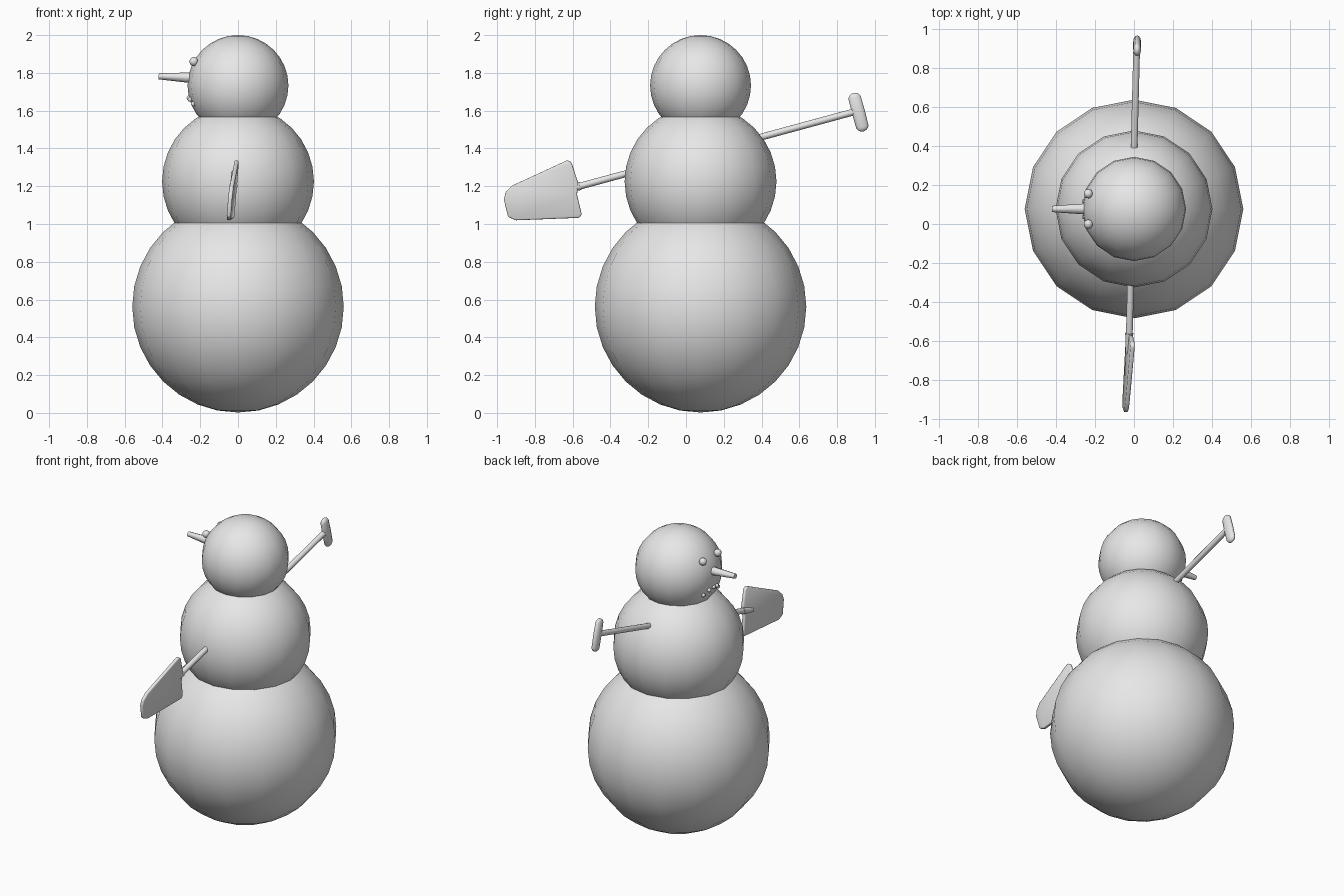
import bpy, bmesh, math
from mathutils import Vector

cube = bpy.data.objects.get("Cube")
if cube:
    bpy.data.objects.remove(cube, do_unlink=True)

# One plain grey for everything
grey = bpy.data.materials.new("plain_grey")
grey.use_nodes = True
COLOUR = (0.8, 0.8, 0.8, 1)
grey.diffuse_color = COLOUR
grey.node_tree.nodes["Principled BSDF"].inputs["Base Color"].default_value = COLOUR

CENTRE_Y = 0.077


def finish(name, angle=50):
    obj = bpy.context.object
    obj.name = name
    obj.data.materials.append(grey)
    bpy.ops.object.shade_smooth_by_angle(angle=math.radians(angle))
    return obj


def ball(name, centre, radius, segments=16, rings=16, scale=(1, 1, 1)):
    bpy.ops.mesh.primitive_uv_sphere_add(
        segments=segments, ring_count=rings, radius=radius, location=centre)
    obj = finish(name)
    obj.scale = scale
    return obj


def rod(name, start, end, r_start, r_end, sides=8):
    a, b = Vector(start), Vector(end)
    bpy.ops.mesh.primitive_cone_add(
        vertices=sides, radius1=r_start, radius2=r_end,
        depth=(b - a).length, location=(a + b) / 2)
    obj = finish(name)
    obj.rotation_euler = (b - a).to_track_quat('Z', 'Y').to_euler()
    return obj


# Three stacked snowballs
ball("lower_body", (0, CENTRE_Y, 0.562), 0.56)
ball("upper_body", (0, CENTRE_Y, 1.225), 0.402)
HEAD = Vector((0, CENTRE_Y, 1.733))
ball("head", HEAD, 0.267)

# Face, turned toward -x
rod("nose", (-0.22, CENTRE_Y, 1.773), (-0.42, CENTRE_Y, 1.782), 0.03, 0.016)
for side, label in ((1, "right"), (-1, "left")):
    ball("eye_" + label, (-0.234, CENTRE_Y + side * 0.078, 1.86), 0.024, 10, 8)
for i in range(-2, 3):
    angle = math.radians(9 * i)
    z = 1.668 - 0.008 * i * i
    reach = math.sqrt(0.267 ** 2 - (HEAD.z - z) ** 2)
    ball("mouth_pebble", (-reach * math.cos(angle),
                          CENTRE_Y + reach * math.sin(angle), z), 0.013, 8, 6)

# Shovel shaft, running through the upper body
rod("shovel_shaft", (-0.025, -0.6, 1.19), (0.014, 0.91, 1.599), 0.018, 0.018, 10)

# Rounded cross grip
grip = ball("shovel_grip", (0.016, 0.913, 1.592), 0.035, 12, 10, (0.6, 1, 1))
for v in grip.data.vertices:
    v.co.z += math.copysign(0.07, v.co.z) if abs(v.co.z) > 1e-4 else 0
grip.rotation_euler.x = math.radians(15)

# Flat blade with rounded corners, leaning slightly
outline = [(-.627, 1.338), (-.606, 1.325), (-.570, 1.215), (-.577, 1.155),
           (-.552, 1.050), (-.565, 1.033), (-.90, 1.02), (-.942, 1.038),
           (-.964, 1.13), (-.955, 1.168), (-.92, 1.203)]
bm = bmesh.new()
bm.faces.new([bm.verts.new((-0.027 + 0.09 * (z - 1.18) + 0.05 * (y + 0.75), y, z))
              for y, z in outline])
mesh = bpy.data.meshes.new("shovel_blade")
bm.to_mesh(mesh)
bm.free()
blade = bpy.data.objects.new("shovel_blade", mesh)
bpy.context.collection.objects.link(blade)
bpy.ops.object.select_all(action='DESELECT')
blade.select_set(True)
bpy.context.view_layer.objects.active = blade
thick = blade.modifiers.new("thickness", 'SOLIDIFY')
thick.thickness = 0.022
thick.offset = 0
edge = blade.modifiers.new("soft_edge", 'BEVEL')
edge.width = 0.007
edge.segments = 2
finish("shovel_blade", 40)

# Socket where the shaft meets the blade
rod("shovel_socket", (-0.031, -0.66, 1.174), (-0.024, -0.56, 1.201), 0.012, 0.022, 10)
